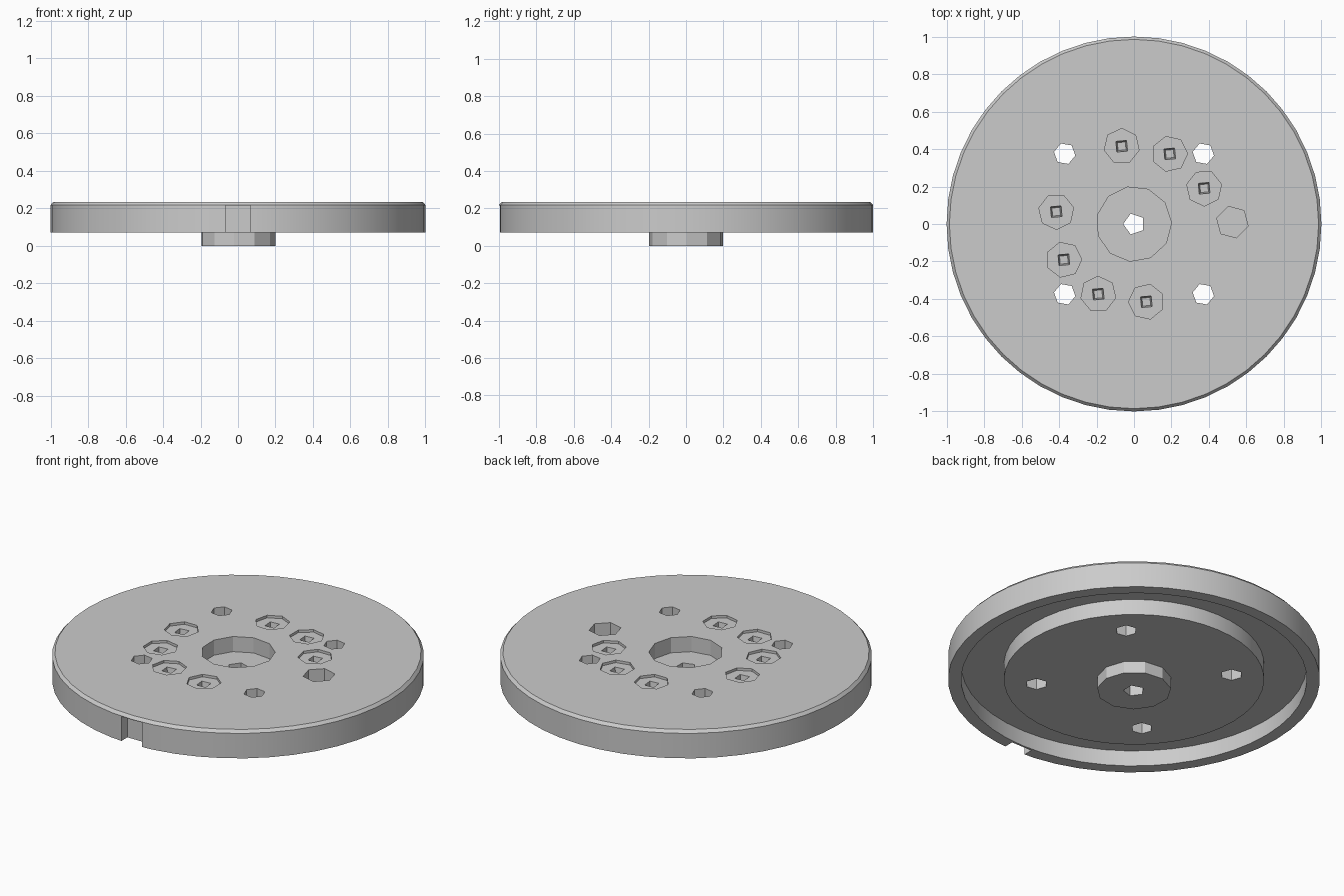
import bpy, bmesh, math
from mathutils import Matrix

cube = bpy.data.objects.get("Cube")
if cube:
    bpy.data.objects.remove(cube, do_unlink=True)

metal = bpy.data.materials.new("grey metal")
metal.use_nodes = True
grey = (0.6, 0.6, 0.6, 1)
metal.diffuse_color = grey
metal.node_tree.nodes["Principled BSDF"].inputs["Base Color"].default_value = grey

TOP, RIM, GROOVE = 0.235, 0.07, 0.163


def make_object(name, bm):
    bmesh.ops.recalc_face_normals(bm, faces=bm.faces)
    mesh = bpy.data.meshes.new(name)
    bm.to_mesh(mesh)
    bm.free()
    mesh.materials.append(metal)
    obj = bpy.data.objects.new(name, mesh)
    bpy.context.collection.objects.link(obj)
    return obj


def prism(bm, x, y, z0, z1, r, sides, turn=0, r_low=None):
    """Upright prism, or a tapered one when r_low is given."""
    place = Matrix.Translation((x, y, (z0 + z1) / 2)) @ Matrix.Rotation(math.radians(turn), 4, "Z")
    bmesh.ops.create_cone(bm, cap_ends=True, segments=sides, radius1=r_low or r,
                          radius2=r, depth=z1 - z0, matrix=place)


def combine(target, bm, operation):
    """Boolean the shapes in bm into target and bake the result."""
    tool = make_object("cutter", bm)
    tool.hide_render = True
    mod = target.modifiers.new("bool", "BOOLEAN")
    mod.operation, mod.solver, mod.object = operation, "EXACT", tool
    graph = bpy.context.evaluated_depsgraph_get()
    baked = bpy.data.meshes.new_from_object(target.evaluated_get(graph))
    target.modifiers.clear()
    target.data = baked
    bpy.data.objects.remove(tool, do_unlink=True)


# Disc with chamfered top edge and ring groove underneath
profile = [(0, RIM), (0.7, RIM), (0.7, GROOVE), (0.93, GROOVE), (0.93, RIM),
           (1, RIM), (1, 0.218), (0.985, TOP), (0, TOP)]
bm = bmesh.new()
verts = [bm.verts.new((r, 0, z)) for r, z in profile]
edges = [bm.edges.new(pair) for pair in zip(verts, verts[1:])]
bmesh.ops.spin(bm, geom=verts + edges, axis=(0, 0, 1), cent=(0, 0, 0),
               steps=48, angle=math.tau)
bmesh.ops.remove_doubles(bm, verts=bm.verts, dist=0.0005)
disc = make_object("disc", bm)

# Hub below the disc
bm = bmesh.new()
prism(bm, 0, 0, 0, 0.12, 0.2, 11, 10)
combine(disc, bm, "UNION")

# Through holes, screw sockets and the notch in the rim
screws = [(0.42 * math.cos(math.radians(a)), 0.42 * math.sin(math.radians(a)))
          for a in (99, 63, 27, -81, -117, -153, 171)]
bm = bmesh.new()
prism(bm, 0, 0, -0.1, 0.3, 0.058, 5, 90)
for sx in (-1, 1):
    for sy in (-1, 1):
        prism(bm, 0.37 * sx, 0.375 * sy, -0.1, 0.3, 0.058, 6, 20)
for x, y in screws:
    prism(bm, x, y, 0.165, 0.3, 0.056, 4, 50, r_low=0.03)
bmesh.ops.create_cube(bm, size=1, matrix=Matrix.Translation((0, -1.04, 0.1))
                      @ Matrix.Diagonal((0.135, 0.2, 0.23, 1)))
combine(disc, bm, "DIFFERENCE")

# Hub pocket, shallow screw seats and the large blind hole
bm = bmesh.new()
prism(bm, 0, 0, 0.145, 0.3, 0.2, 11, 10)
for i, (x, y) in enumerate(screws):
    prism(bm, x, y, TOP - 0.015, 0.3, 0.095, 7, 13 * i)
prism(bm, 0.525, 0.01, 0.12, 0.3, 0.087, 6, 15)
combine(disc, bm, "DIFFERENCE")

# Smooth round walls with sharp edges kept
bpy.ops.object.select_all(action="DESELECT")
disc.select_set(True)
bpy.context.view_layer.objects.active = disc
bpy.ops.object.shade_smooth_by_angle(angle=math.radians(20))
